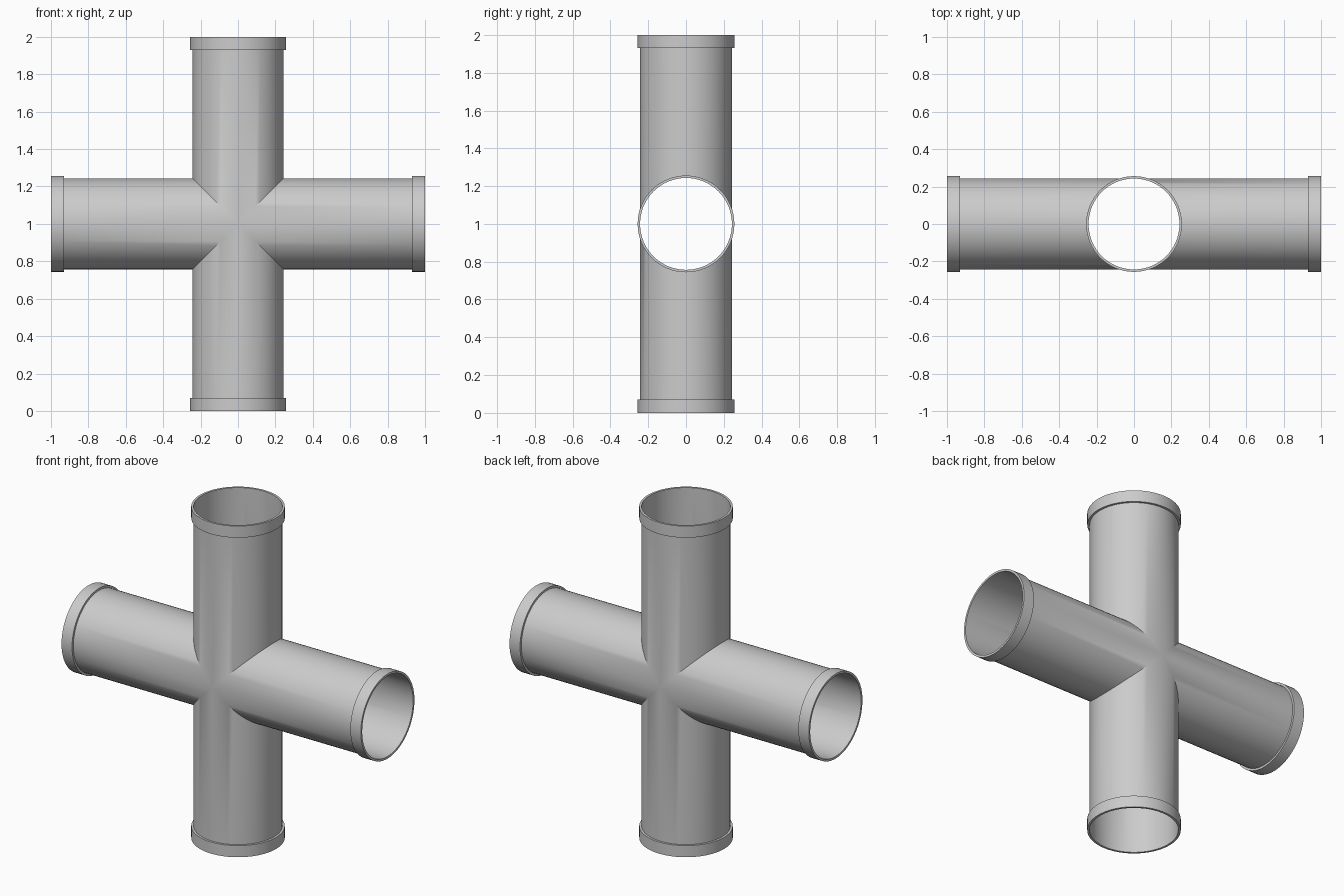
import bpy, bmesh, math
from mathutils import Matrix

if "Cube" in bpy.data.objects:
    bpy.data.objects.remove(bpy.data.objects["Cube"])

R_PIPE, R_COLLAR, COLLAR_START, END = 0.243, 0.256, 0.93, 1.0
SEGS = 64
CENTRE = Matrix.Translation((0, 0, 1))


def ring(bm, mat, radius, height=None):
    """Ring around local z; without a height it follows the 45 degree mitre."""
    verts = []
    for i in range(SEGS):
        a = 2 * math.pi * i / SEGS
        x, y = radius * math.cos(a), radius * math.sin(a)
        verts.append(bm.verts.new(mat @ (Matrix.Translation((x, y, abs(x) if height is None else height)).translation)))
    return verts


def bridge(bm, a, b):
    for i in range(SEGS):
        j = (i + 1) % SEGS
        bm.faces.new((a[i], a[j], b[j], b[i]))


def finish(bm, name):
    bmesh.ops.remove_doubles(bm, verts=bm.verts, dist=1e-4)
    mesh = bpy.data.meshes.new(name)
    bm.to_mesh(mesh)
    bm.free()
    obj = bpy.data.objects.new(name, mesh)
    bpy.context.collection.objects.link(obj)
    bpy.ops.object.select_all(action='DESELECT')
    obj.select_set(True)
    bpy.context.view_layer.objects.active = obj
    bpy.ops.object.shade_smooth_by_angle(angle=math.radians(30))


arms = {name: CENTRE @ Matrix.Rotation(math.radians(deg), 4, 'Y')
        for name, deg in (("top", 0), ("right", 90), ("bottom", 180), ("left", 270))}

# Four open thin-walled arms mitred together at the centre
bm = bmesh.new()
for mat in arms.values():
    bridge(bm, ring(bm, mat, R_PIPE), ring(bm, mat, R_PIPE, END))
finish(bm, "cross_pipe")

# Raised collar around each open end
for name, mat in arms.items():
    bm = bmesh.new()
    profile = [(R_PIPE, COLLAR_START), (R_COLLAR, COLLAR_START), (R_COLLAR, END), (R_PIPE, END)]
    rings = [ring(bm, mat, r, h) for r, h in profile]
    for a, b in zip(rings, rings[1:]):
        bridge(bm, a, b)
    finish(bm, name + "_collar")
